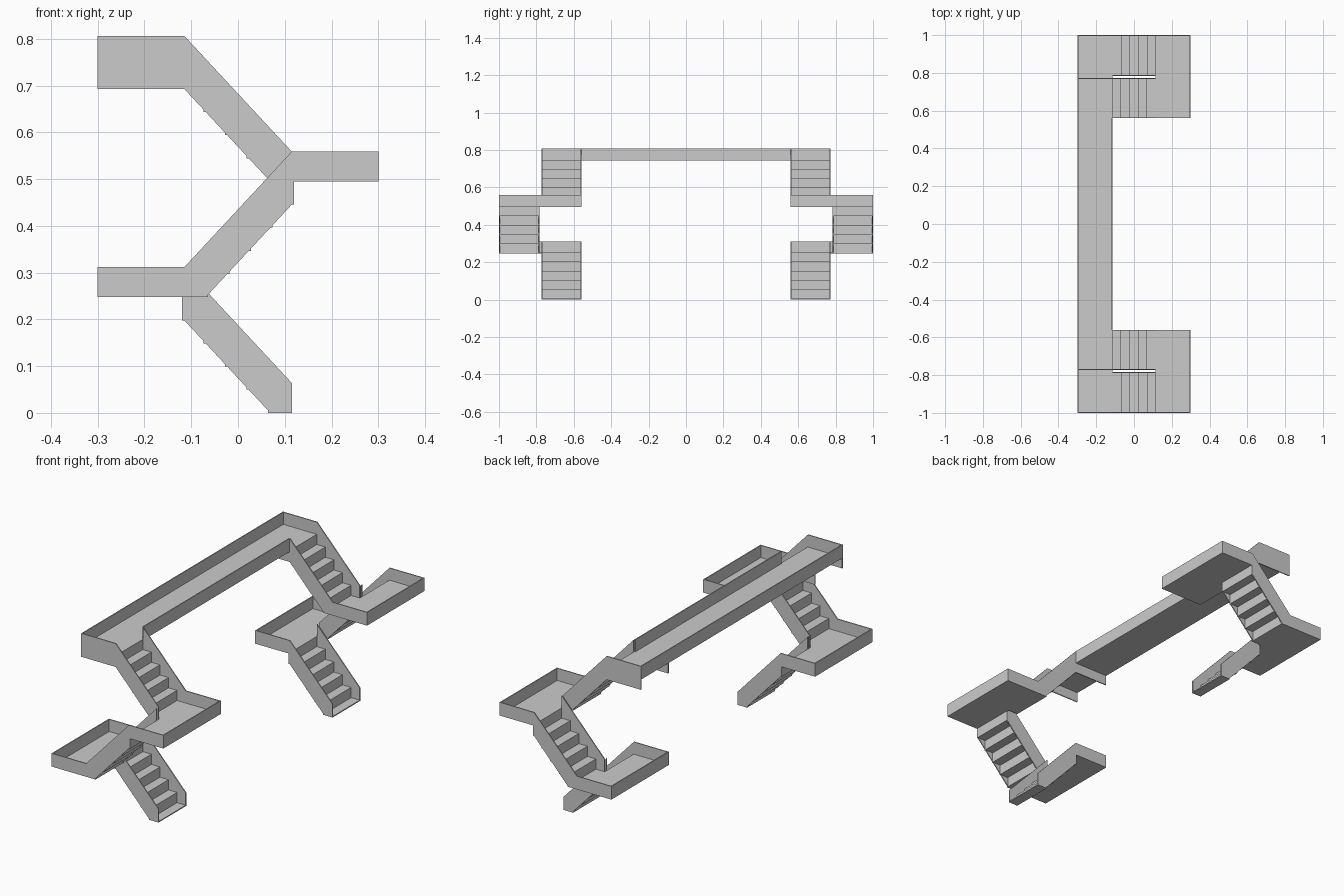
import bpy, bmesh

if "Cube" in bpy.data.objects:
    bpy.data.objects.remove(bpy.data.objects["Cube"])

T = 0.005          # sheet thickness
WALL = 0.064       # parapet height
RISE = 0.2475      # height of one flight
STEPS = 5
XS, XL = 0.115, 0.30             # stair half length, landing outer edge
YA, YB, YC, YD = 0.56, 0.773, 0.783, 1.0   # inner flight YA-YB, outer flight YC-YD


def prism(bm, profile, y0, y1):
    """Extrude an x-z profile from y0 to y1."""
    vs = [bm.verts.new((x, y0, z)) for x, z in profile]
    face = bm.faces.new(vs)
    ext = bmesh.ops.extrude_face_region(bm, geom=[face])
    for v in ext["geom"]:
        if isinstance(v, bmesh.types.BMVert):
            v.co.y = y1


def box(bm, x0, x1, y0, y1, z0, z1):
    prism(bm, [(x0, z0), (x1, z0), (x1, z1), (x0, z1)], y0, y1)


def finish(bm, name, side=1):
    for v in bm.verts:
        v.co.y *= side
    bmesh.ops.recalc_face_normals(bm, faces=bm.faces)
    me = bpy.data.meshes.new(name)
    bm.to_mesh(me)
    bm.free()
    bpy.context.collection.objects.link(bpy.data.objects.new(name, me))


def flight(name, d, z0, y0, y1, side):
    """Stair flight climbing in direction d (+1 or -1 along x)."""
    bm = bmesh.new()
    run, rise = 2 * XS / STEPS, RISE / STEPS
    x0, x1, z1 = -d * XS, d * XS, z0 + RISE
    # folded treads and risers
    top, low = [], []
    for i in range(STEPS):
        a, b, z = x0 + d * run * i, x0 + d * run * (i + 1), z0 + T + rise * i
        top += [(a, z), (b, z)]
        low += [(a + (d * T if i else 0), z - T), (b + d * T, z - T)]
    top.append((x1, z1 + T))
    low.append((x1 + d * T, z1 + T))
    prism(bm, top + low[::-1], y0, y1)
    # side panels
    panel = [(x0, z0), (x0 + d * run, z0), (x1, z1 - rise),
             (x1, z1 + WALL), (x0, z0 + WALL)]
    for y in (y0, y1 - T):
        prism(bm, panel, y, y + T)
    finish(bm, name, side)


def landing(name, d, z, side):
    """Half-turn landing with a parapet on three sides."""
    bm = bmesh.new()
    lo, hi = sorted((d * XS, d * XL))
    box(bm, lo, hi, YA, YD, z, z + T)
    for y in (YA, YD - T):
        box(bm, lo, hi, y, y + T, z, z + WALL)
    lo, hi = sorted((d * XL, d * (XL - T)))
    box(bm, lo, hi, YA, YD, z, z + WALL)
    finish(bm, name, side)


# Stair towers at both ends
for side, tag in ((-1, "front"), (1, "back")):
    flight(f"lower_flight_{tag}", -1, 0, YA, YB, side)
    landing(f"lower_landing_{tag}", -1, RISE, side)
    flight(f"middle_flight_{tag}", 1, RISE, YC, YD, side)
    landing(f"upper_landing_{tag}", 1, 2 * RISE, side)
    flight(f"upper_flight_{tag}", -1, 2 * RISE, YA, YB, side)
    # support beams under the bridge end
    bm = bmesh.new()
    for y in (YA, YB - T):
        box(bm, -XL, -XS, y, y + T, 3 * RISE - RISE / STEPS, 3 * RISE)
    finish(bm, f"end_beams_{tag}", side)

# Bridge deck with parapets, open where the stairs arrive
bm = bmesh.new()
z = 3 * RISE
box(bm, -XL, -XS, -YB, YB, z, z + T)
box(bm, -XL, -XL + T, -YB, YB, z, z + WALL)
box(bm, -XS - T, -XS, -YA, YA, z, z + WALL)
for y in (-YB, YB - T):
    box(bm, -XL, -XS, y, y + T, z, z + WALL)
finish(bm, "bridge_deck")
